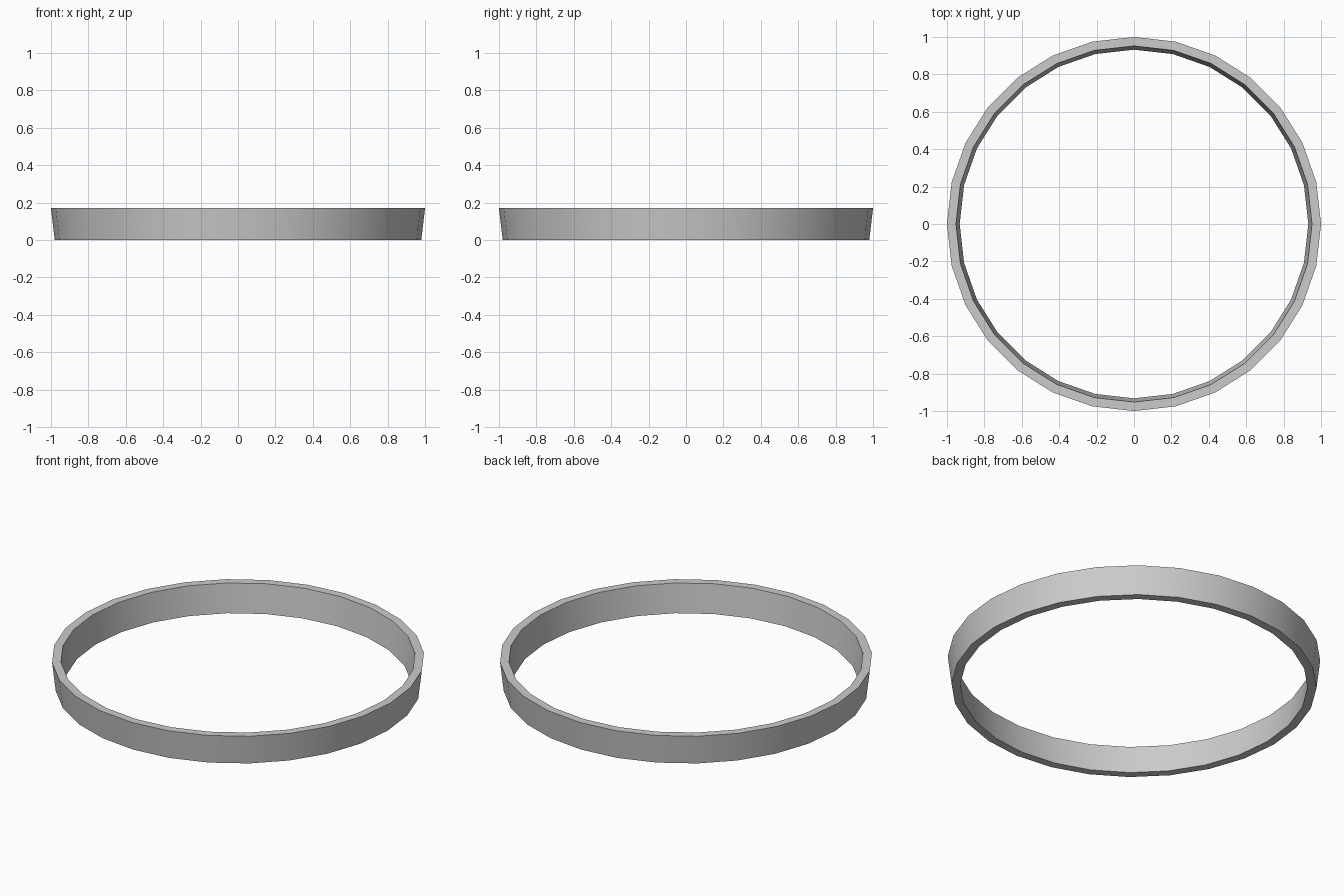
import bpy, bmesh, math

if "Cube" in bpy.data.objects:
    bpy.data.objects.remove(bpy.data.objects["Cube"])

SIDES = 28
# flared band cross-section: (radius, z)
PROFILE = [(0.98, 0.0), (1.0, 0.17), (0.952, 0.17), (0.932, 0.0)]

bm = bmesh.new()
rings = []
for i in range(SIDES):
    a = 2 * math.pi * i / SIDES
    rings.append([bm.verts.new((r * math.cos(a), r * math.sin(a), z)) for r, z in PROFILE])

# skin neighbouring cross-sections
n = len(PROFILE)
for i in range(SIDES):
    p, q = rings[i], rings[(i + 1) % SIDES]
    for j in range(n):
        k = (j + 1) % n
        bm.faces.new((p[j], q[j], q[k], p[k]))
bmesh.ops.recalc_face_normals(bm, faces=bm.faces)

mesh = bpy.data.meshes.new("ring_band")
bm.to_mesh(mesh)
bm.free()
ring = bpy.data.objects.new("ring_band", mesh)
bpy.context.collection.objects.link(ring)

# smooth walls, crisp rims
bpy.context.view_layer.objects.active = ring
ring.select_set(True)
bpy.ops.object.shade_smooth_by_angle(angle=math.radians(30))
